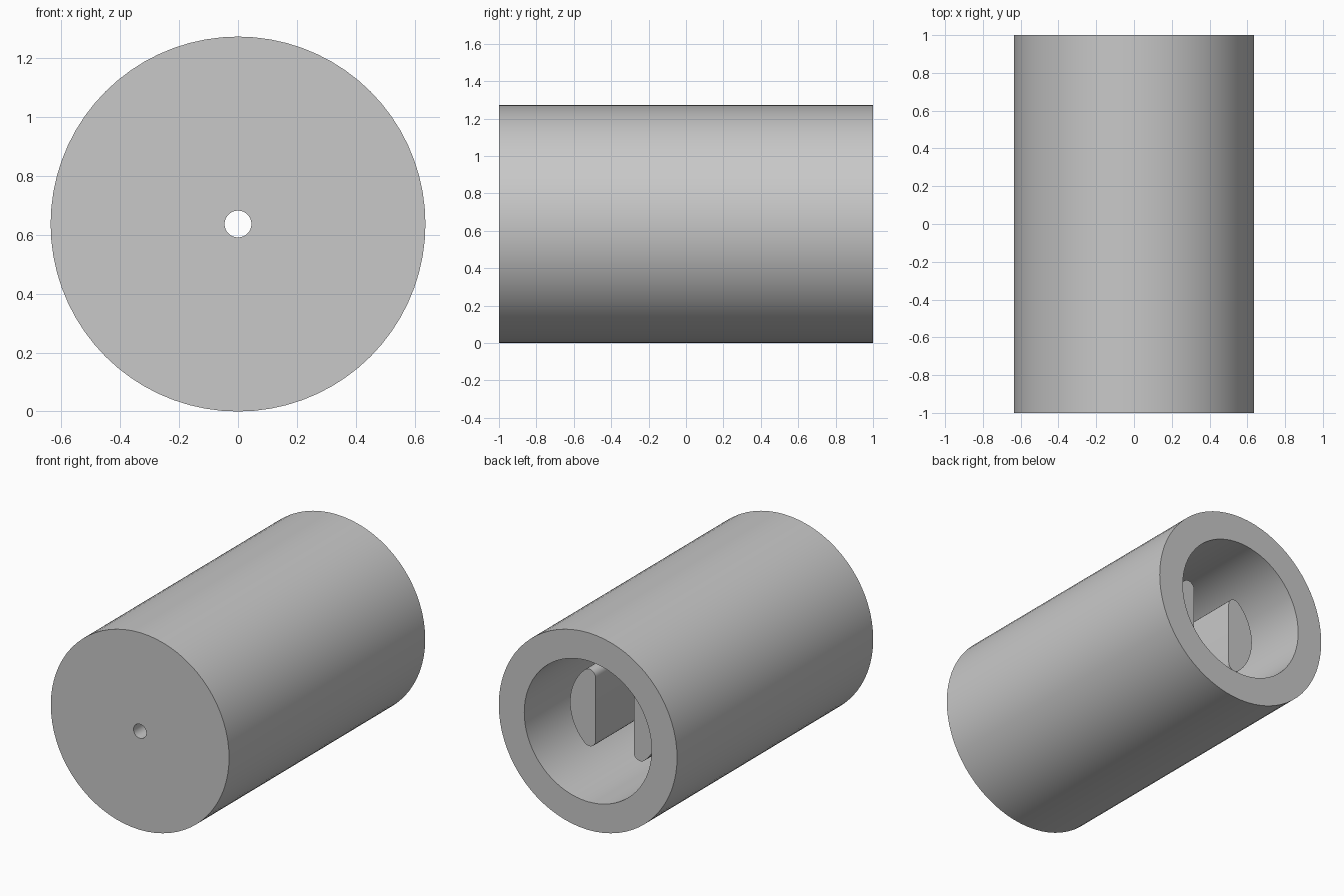
import bpy, bmesh
from math import sin, cos, pi, atan2, sqrt, radians
from mathutils import Matrix, Vector

cube = bpy.data.objects.get("Cube")
if cube:
    bpy.data.objects.remove(cube, do_unlink=True)

UNIT = 1 / 11                 # the body is 22 units long
RADIUS, BORE, HOLE = 7 * UNIT, 5 * UNIT, 0.5 * UNIT
FLOOR = -1 + 2 * UNIT         # bottom of the bore
PRONG_END = 1 - 3 * UNIT      # prongs stop short of the open end
SEGMENTS = 72

grey = bpy.data.materials.new("plain grey")
grey.use_nodes = True
colour = (0.58, 0.58, 0.58, 1)
grey.diffuse_color = colour
grey.node_tree.nodes["Principled BSDF"].inputs["Base Color"].default_value = colour


def finish(name, bm):
    """Turn a bmesh into a smooth object with sharp edges kept."""
    bmesh.ops.recalc_face_normals(bm, faces=bm.faces)
    mesh = bpy.data.meshes.new(name)
    bm.to_mesh(mesh)
    bm.free()
    mesh.materials.append(grey)
    obj = bpy.data.objects.new(name, mesh)
    bpy.context.collection.objects.link(obj)
    obj.location.z = RADIUS
    bpy.ops.object.select_all(action='DESELECT')
    obj.select_set(True)
    bpy.context.view_layer.objects.active = obj
    bpy.ops.object.shade_smooth_by_angle(angle=radians(30))


# Hollow body: closed wall section turned around the long axis
bm = bmesh.new()
section = [(HOLE, -1), (RADIUS, -1), (RADIUS, 1), (BORE, 1), (BORE, FLOOR), (HOLE, FLOOR)]
verts = [bm.verts.new((r, y, 0)) for r, y in section]
edges = [bm.edges.new((v, verts[i - 1])) for i, v in enumerate(verts)]
bmesh.ops.spin(bm, geom=verts + edges, cent=(0, 0, 0), axis=(0, 1, 0),
               angle=2 * pi, steps=SEGMENTS)
bmesh.ops.remove_doubles(bm, verts=bm.verts, dist=1e-4)
finish("body", bm)


def arc(cx, cz, r, start, end, steps):
    angles = [start + (end - start) * i / steps for i in range(steps + 1)]
    return [(cx + r * cos(a), cz + r * sin(a)) for a in angles]


# Gripping prongs: a round post split by a slot, with rounded corners
def prong(name, side):
    outer, flat, fillet = 3.5 * UNIT, 1.5 * UNIT, 0.5 * UNIT
    cx = flat + fillet
    cz = sqrt((outer - fillet) ** 2 - cx ** 2)
    a = atan2(cz, cx)
    outline = arc(0, 0, outer, -a, a, 20)
    outline += arc(cx, cz, fillet, a, pi, 8)[1:]
    outline += arc(cx, -cz, fillet, -pi, -a, 8)[:-1]
    bm = bmesh.new()
    face = bm.faces.new([bm.verts.new((side * x, FLOOR - 0.01, z)) for x, z in outline])
    top = bmesh.ops.extrude_face_region(bm, geom=[face])
    moved = [g for g in top["geom"] if isinstance(g, bmesh.types.BMVert)]
    bmesh.ops.translate(bm, verts=moved, vec=(0, PRONG_END - FLOOR + 0.01, 0))
    finish(name, bm)


prong("left_prong", 1)
prong("right_prong", -1)
